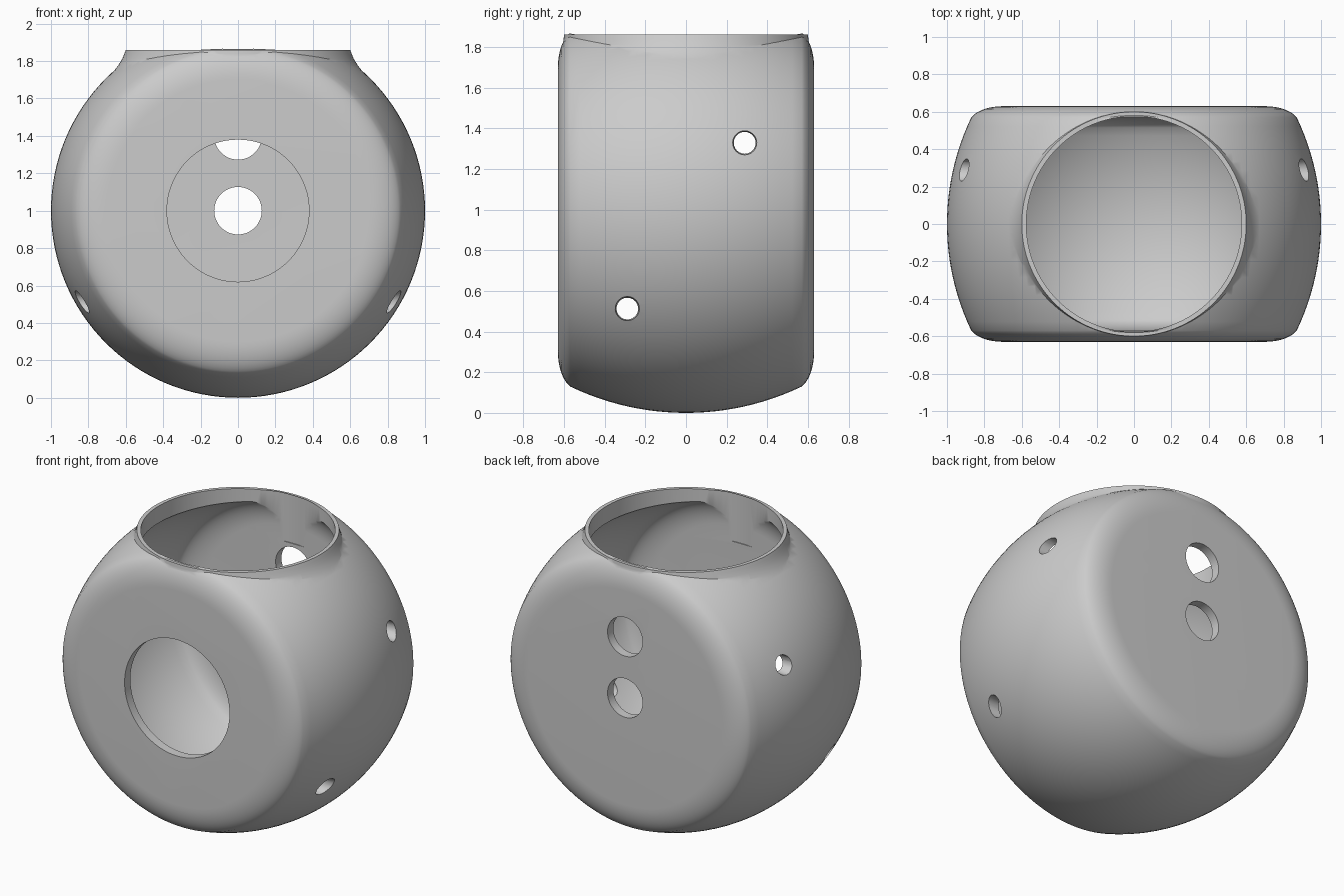
import bpy, bmesh
from math import sin, cos, pi, sqrt, radians
from mathutils import Vector

if "Cube" in bpy.data.objects:
    bpy.data.objects.remove(bpy.data.objects["Cube"])

SEG = 128


def loft(name, rings):
    """Closed solid from a list of equal-length rings, capped at both ends."""
    bm = bmesh.new()
    rows = [[bm.verts.new(p) for p in ring] for ring in rings]
    n = len(rows[0])
    for a, b in zip(rows, rows[1:]):
        for i in range(n):
            j = (i + 1) % n
            bm.faces.new((a[i], a[j], b[j], b[i]))
    bm.faces.new(rows[0])
    bm.faces.new(rows[-1])
    bmesh.ops.recalc_face_normals(bm, faces=bm.faces)
    mesh = bpy.data.meshes.new(name)
    bm.to_mesh(mesh)
    bm.free()
    obj = bpy.data.objects.new(name, mesh)
    bpy.context.collection.objects.link(obj)
    return obj


def barrel(name, r_mid, r_edge, y_edge, r_face, y_face):
    """Bulging drum turned about the y axis, with rounded rims and flat ends."""
    sag = r_mid - r_edge
    R = (y_edge ** 2 + sag ** 2) / (2 * sag)
    half = []
    for k in range(13):
        y = y_edge * k / 12
        half.append((r_mid - R + sqrt(R * R - y * y), y))
    for k in range(1, 9):
        t = k / 8 * pi / 2 * 0.75 + pi / 8      # rim arc
        f = (cos(pi / 8) - cos(t)) / cos(pi / 8)
        g = (sin(t) - sin(pi / 8)) / (1 - sin(pi / 8))
        half.append((r_edge + (r_face - r_edge) * f, y_edge + (y_face - y_edge) * g))
    prof = [(r, -y) for r, y in reversed(half[1:])] + half
    return loft(name, [[(r * cos(2 * pi * i / SEG), y, 1 + r * sin(2 * pi * i / SEG))
                        for i in range(SEG)] for r, y in prof])


def rod(name, start, end, r1, r2, n=48):
    """Straight or tapered round cutter between two points."""
    a, b = Vector(start), Vector(end)
    d = (b - a).normalized()
    u = d.orthogonal().normalized()
    v = d.cross(u)
    return loft(name, [[c + (u * cos(2 * pi * i / n) + v * sin(2 * pi * i / n)) * r
                        for i in range(n)] for c, r in ((a, r1), (b, r2))])


def combine(target, other, op):
    mod = target.modifiers.new(op, 'BOOLEAN')
    mod.operation = op
    mod.solver = 'EXACT'
    mod.object = other
    bpy.context.view_layer.objects.active = target
    bpy.ops.object.modifier_apply(modifier=mod.name)
    bpy.data.objects.remove(other, do_unlink=True)


# Outer housing
body = barrel("hollow_housing", 1.0, 0.87, 0.57, 0.70, 0.63)

# Neck: its flare is wide towards the sides and tight towards front and back
flare = [(0.0, 1.86), (0.08, 1.84), (0.2, 1.81), (0.42, 1.775),
         (0.7, 1.74), (1.0, 1.708), (0.9, 1.69)]
rings = []
for f, z in flare:
    ring = []
    for i in range(SEG):
        a = 2 * pi * (i + 0.5) / SEG
        r = 0.6 + f * (0.027 + 0.073 * cos(a) ** 2)
        ring.append((r * cos(a), r * sin(a), z))
    rings.append(ring)
combine(body, loft("neck", rings), 'UNION')

# Hollow inside and open top
combine(body, barrel("cavity", 0.945, 0.82, 0.515, 0.66, 0.57), 'DIFFERENCE')
combine(body, rod("top_bore", (0, 0, 1.55), (0, 0, 2.1), 0.576, 0.576, 120), 'DIFFERENCE')

# Large front opening and two small back holes
combine(body, rod("front_hole", (0, -0.8, 1), (0, -0.4, 1), 0.38, 0.38, 96), 'DIFFERENCE')
for z in (1.0, 1.4):
    combine(body, rod("back_hole", (0, 0.4, z), (0, 0.8, z), 0.127, 0.127), 'DIFFERENCE')

# Screw holes, mirrored left and right
for s in (-1, 1):
    for y, z in ((0.29, 1.33), (-0.29, 0.51)):
        x = sqrt(0.965 ** 2 - (z - 1) ** 2)
        combine(body, rod("screw_hole", (s * (x + 0.1), y, z), (s * (x - 0.2), y, z),
                          0.068, 0.042, 24), 'DIFFERENCE')

# Smooth shading with crisp hole edges
bpy.ops.object.select_all(action='DESELECT')
body.select_set(True)
bpy.context.view_layer.objects.active = body
bpy.ops.object.shade_smooth_by_angle(angle=radians(32))
